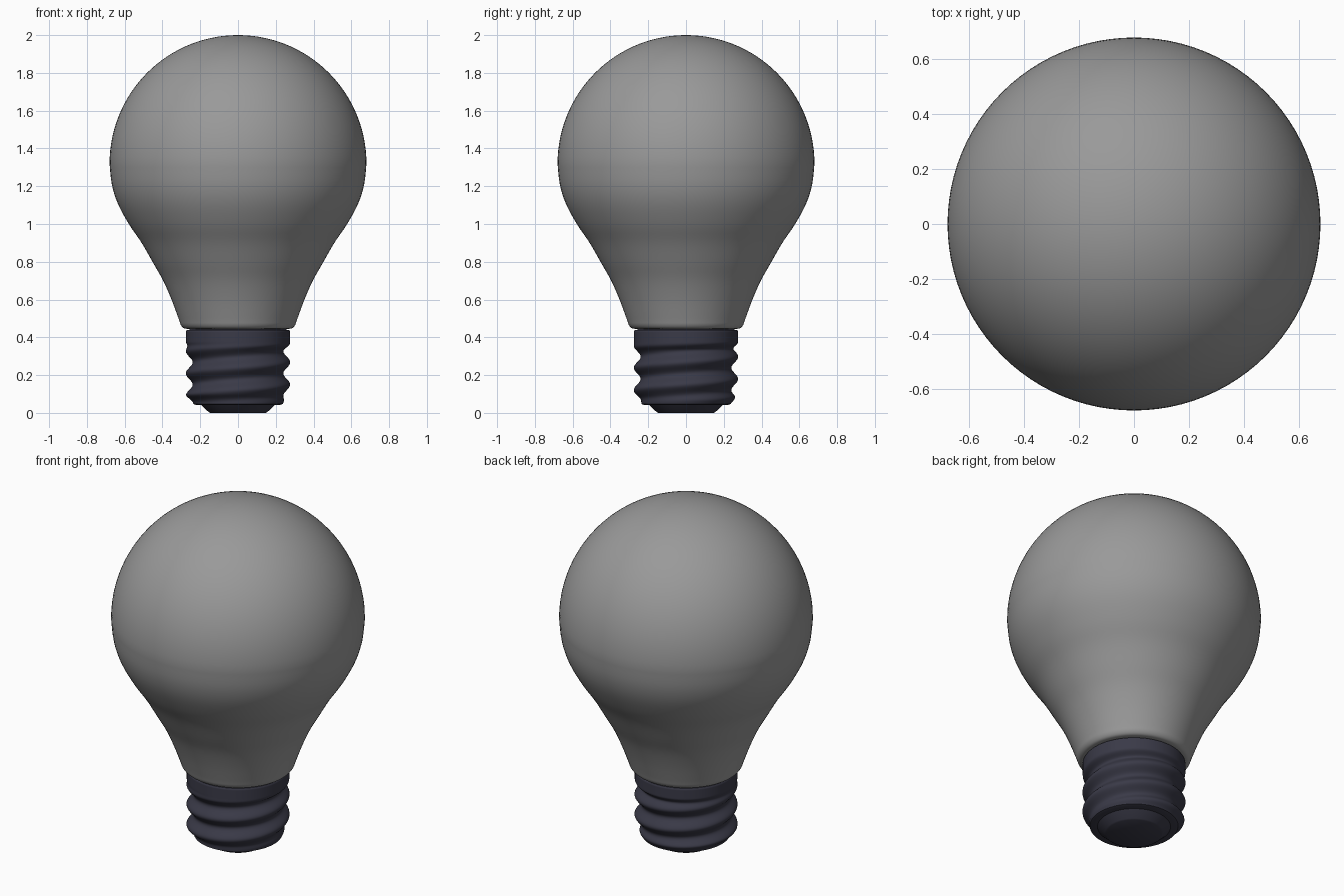
import bpy, math

if "Cube" in bpy.data.objects:
    bpy.data.objects.remove(bpy.data.objects["Cube"])

SEG = 96


def material(name, rgb):
    m = bpy.data.materials.new(name)
    m.diffuse_color = (*rgb, 1)
    m.use_nodes = True
    m.node_tree.nodes["Principled BSDF"].inputs["Base Color"].default_value = m.diffuse_color
    return m


def revolve(name, rings, mat, radius=lambda r, z, a: r):
    """Skin a list of (r, z) rings, capped at both ends; radius() may vary by angle."""
    verts, faces = [], []
    for r, z in rings:
        for i in range(SEG):
            a = 2 * math.pi * i / SEG
            q = radius(r, z, a)
            verts.append((q * math.cos(a), q * math.sin(a), z))
    for k in range(len(rings) - 1):
        for i in range(SEG):
            j = (i + 1) % SEG
            faces.append((k * SEG + i, k * SEG + j, (k + 1) * SEG + j, (k + 1) * SEG + i))
    faces.append(tuple(reversed(range(SEG))))
    faces.append(tuple(range((len(rings) - 1) * SEG, len(rings) * SEG)))
    me = bpy.data.meshes.new(name)
    me.from_pydata(verts, [], faces)
    me.materials.append(mat)
    ob = bpy.data.objects.new(name, me)
    bpy.context.collection.objects.link(ob)
    bpy.ops.object.select_all(action='DESELECT')
    ob.select_set(True)
    bpy.context.view_layer.objects.active = ob
    bpy.ops.object.shade_smooth_by_angle(angle=math.radians(40))
    return ob


def catmull(pts, steps):
    """Smooth curve through the profile points."""
    p = [pts[0]] + pts + [pts[-1]]
    out = []
    for k in range(1, len(p) - 2):
        for s in range(steps):
            t = s / steps
            out.append(tuple(
                0.5 * (2 * b + (c - a) * t + (2 * a - 5 * b + 4 * c - d) * t * t
                       + (3 * b - a - 3 * c + d) * t ** 3)
                for a, b, c, d in zip(p[k - 1], p[k], p[k + 1], p[k + 2])))
    return out + [pts[-1]]


def smooth(lo, hi, v):
    t = min(1, max(0, (v - lo) / (hi - lo)))
    return t * t * (3 - 2 * t)


grey = material("grey_glass", (0.32, 0.32, 0.32))
dark = material("dark_metal", (0.042, 0.042, 0.064))

# Glass: flared neck blending into a round globe
neck = catmull([(0.268, 0.445), (0.288, 0.449), (0.303, 0.466), (0.315, 0.50),
                (0.352, 0.60), (0.396, 0.70), (0.447, 0.79), (0.51, 0.90),
                (0.578, 1.00), (0.637, 1.11), (0.668, 1.21), (0.68, 1.32)], 4)
globe = [(0.68 * math.cos(a), 1.32 + 0.68 * math.sin(a))
         for a in (math.radians(89.5 * i / 30) for i in range(1, 31))]
globe[-1] = (globe[-1][0], 2.0)
revolve("glass_bulb", neck + globe, grey)

# Screw base: helical thread running out into a plain collar at the top
PITCH = 0.118


def thread(r, z, a):
    if r:
        return r
    wave = 0.258 + 0.018 * math.cos(2 * math.pi * ((z - 0.268) / PITCH - a / (2 * math.pi)))
    t = smooth(0.33, 0.375, z)
    wave = wave * (1 - t) + 0.275 * t
    b = smooth(0.04, 0.10, z)
    return 0.236 * (1 - b) + wave * b


rows = [(0, 0.047 + (0.432 - 0.047) * i / 70) for i in range(71)]
revolve("screw_base", [(0.18, 0.042), (0.222, 0.042)] + rows
        + [(0.271, 0.438), (0.26, 0.44), (0.24, 0.452)], dark, thread)

# Contact tip: short tapered foot
revolve("contact_tip", [(0.148, 0.0), (0.156, 0.005), (0.198, 0.044)], dark)
